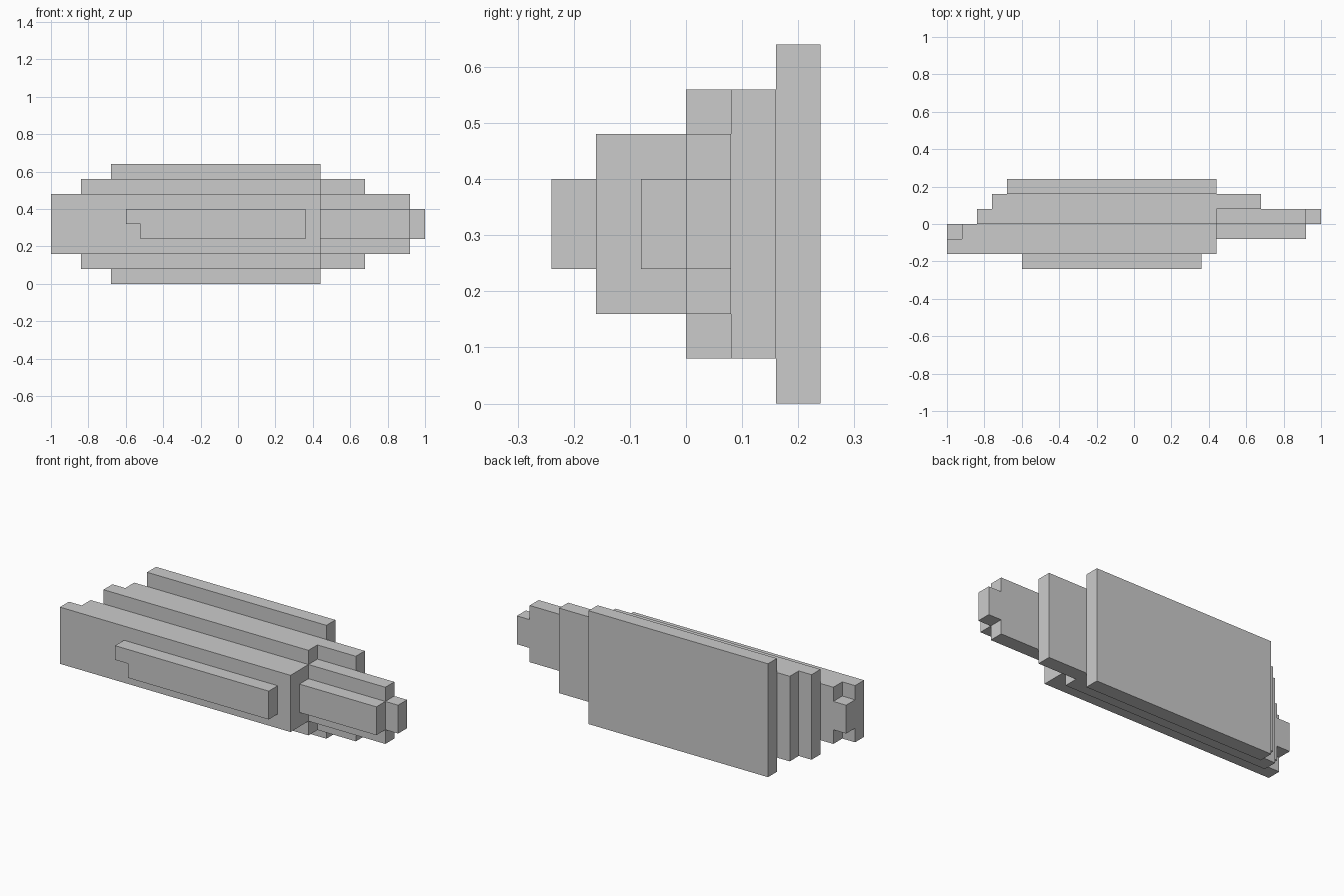
import bpy, bmesh
from math import radians

if "Cube" in bpy.data.objects:
    bpy.data.objects.remove(bpy.data.objects["Cube"])

U = 0.08  # edge length of one block cell

# Stepped plates as cell ranges (x0, x1, y0, y1, z0, z1), from back to front
PLATES = [
    (4, 18, 5, 6, 0, 8),     # tall back plate
    (3, 21, 4, 5, 1, 7),     # second plate
    (2, 18, 3, 4, 1, 7),     # middle plate
    (18, 24, 3, 4, 2, 6),    # right end plate
    (24, 25, 3, 4, 3, 5),    # right tip
    (18, 24, 2, 3, 3, 5),    # right end ridge
    (1, 18, 2, 3, 2, 6),     # main body, rear half
    (0, 1, 2, 3, 3, 5),      # left tongue
    (0, 18, 1, 2, 2, 6),     # main body, front half
    (5, 17, 0, 1, 4, 5),     # front ridge, upper row
    (6, 17, 0, 1, 3, 4),     # front ridge, lower row
]

cells = {(x, y, z) for x0, x1, y0, y1, z0, z1 in PLATES
         for x in range(x0, x1) for y in range(y0, y1) for z in range(z0, z1)}

bm = bmesh.new()
verts = {}


def corner(p):
    if p not in verts:
        verts[p] = bm.verts.new(((p[0] - 12.5) * U, (p[1] - 3) * U, p[2] * U))
    return verts[p]


# Outer skin: a quad wherever a filled cell meets empty space
for c in sorted(cells):
    for axis in range(3):
        for side in (0, 1):
            n = list(c)
            n[axis] += 1 if side else -1
            if tuple(n) in cells:
                continue
            quad = []
            for a, b in ((0, 0), (1, 0), (1, 1), (0, 1)):
                p = list(c)
                p[axis] += side
                p[(axis + 1) % 3] += a
                p[(axis + 2) % 3] += b
                quad.append(corner(tuple(p)))
            bm.faces.new(quad if side else quad[::-1])

# Merge the coplanar quads into clean flat faces
bmesh.ops.dissolve_limit(bm, angle_limit=radians(1), verts=bm.verts[:], edges=bm.edges[:])

mesh = bpy.data.meshes.new("stepped_body")
bm.to_mesh(mesh)
bm.free()
bpy.context.collection.objects.link(bpy.data.objects.new("stepped_body", mesh))
